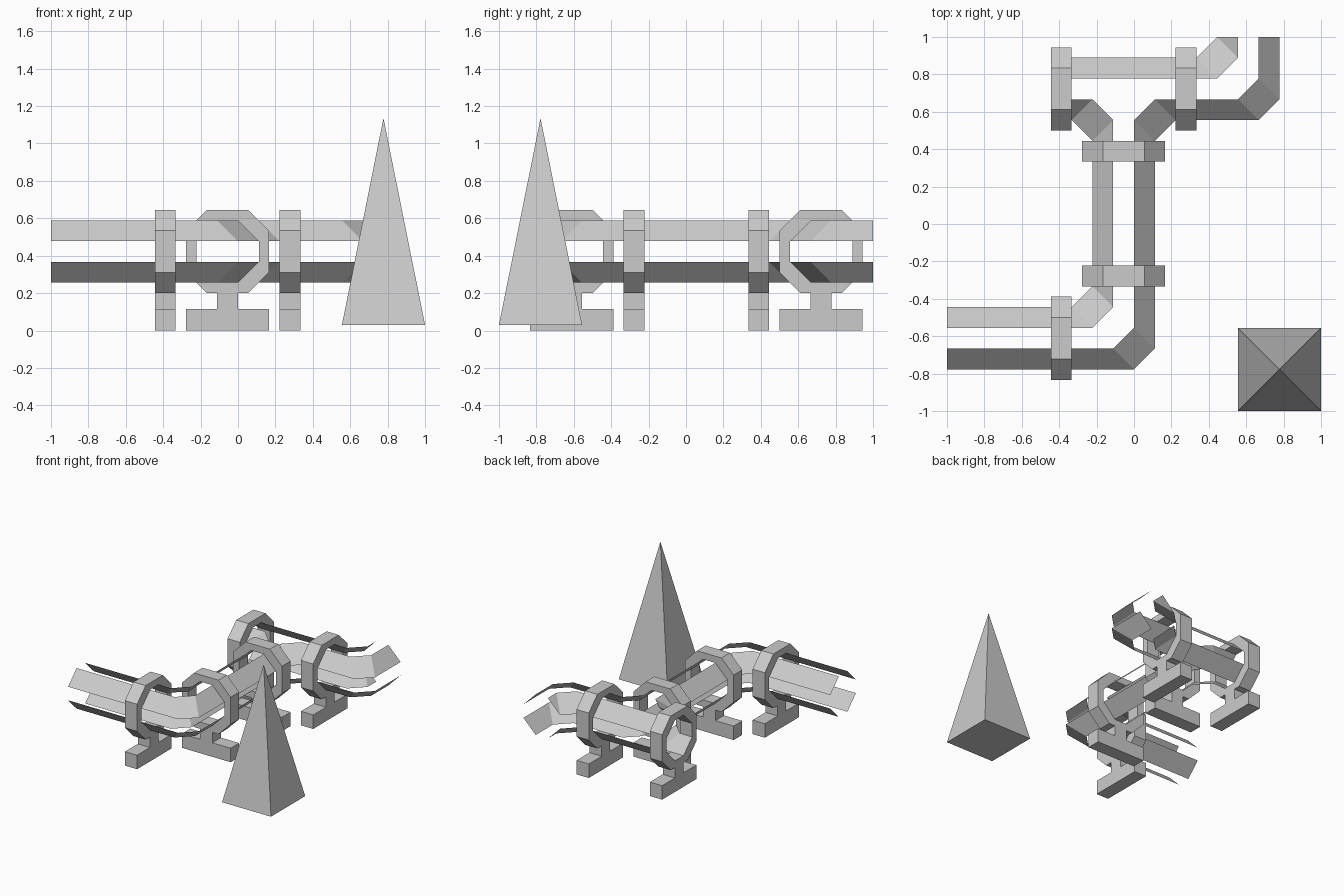
import bpy, bmesh
from mathutils import Vector

if "Cube" in bpy.data.objects:
    bpy.data.objects.remove(bpy.data.objects["Cube"])

U = 1 / 9            # modelling module
ZC = 0.4225          # height of the tube axis


def finish(name, bm):
    bmesh.ops.remove_doubles(bm, verts=bm.verts, dist=1e-5)
    me = bpy.data.meshes.new(name)
    bm.to_mesh(me)
    bm.free()
    ob = bpy.data.objects.new(name, me)
    bpy.context.collection.objects.link(ob)
    return ob


def rails(name, path, sides=(1, -1)):
    """Slanted strips of an octagonal tube; path = (x, y, side_x, side_y) in modules."""
    bm = bmesh.new()
    for s in sides:
        for lv in (1, -1):
            def pt(p, out, up):
                return bm.verts.new(((p[0] + p[2] * out * s) * U,
                                     (p[1] + p[3] * out * s) * U, ZC + up * lv * U))
            rows = [(pt(p, 0.5, 1.5), pt(p, 1.5, 0.5)) for p in path]
            for (a0, b0), (a1, b1) in zip(rows, rows[1:]):
                quad = [a0, a1, b1, b0]
                bm.faces.new(quad if s * lv > 0 else quad[::-1])
    bmesh.ops.dissolve_degenerate(bm, dist=1e-5, edges=bm.edges)
    return finish(name, bm)


def box(bm, x, y0, y1, z0, z1):
    r = bmesh.ops.create_cube(bm, size=1)
    for v in r["verts"]:
        v.co = Vector((v.co.x * 2 * x, (y0 + y1) / 2 + v.co.y * (y1 - y0),
                       (z0 + z1) / 2 + v.co.z * (z1 - z0)))


def ring_stand(name, cx, cy, turned):
    """Octagonal collar on a T-shaped foot; its axis is x, or y if turned."""
    bm = bmesh.new()

    def octagon(a, b, x):
        pts = [(a, b), (b, a), (b, -a), (a, -b), (-a, -b), (-b, -a), (-b, a), (-a, b)]
        return [bm.verts.new((x * U, p * U, ZC + q * U)) for p, q in pts]
    loops = [octagon(1, 2, -.5), octagon(1, 2, .5), octagon(.5, 1.5, .5), octagon(.5, 1.5, -.5)]
    for k in range(4):
        A, B = loops[k], loops[(k + 1) % 4]
        for i in range(8):
            j = (i + 1) % 8
            bm.faces.new((A[i], A[j], B[j], B[i]))
    box(bm, U / 2, -2 * U, 2 * U, 0, 0.115)                  # foot
    box(bm, U / 2, -U / 2, U / 2, 0.115, ZC - 2 * U)         # neck
    bmesh.ops.recalc_face_normals(bm, faces=bm.faces)
    ob = finish(name, bm)
    ob.location = (cx * U, cy * U, 0)
    if turned:
        ob.rotation_euler.z = 1.5707963


# Tube sections
rails("entry_rails", [(-9, -5.5, 0, 1), (-1.5, -5.5, -1, 1), (-.5, -4.5, -1, 1),
                      (-.5, -2.5, -1, 0), (-.5, 3.5, -1, 0)])
rails("junction_left_rails", [(-.5, 3.5, -1, 0), (-.5, 5.5, -1, -1),
                              (-1.5, 6.5, -1, -1), (-3.5, 6.5, 0, -1)], (1,))
rails("junction_right_rails", [(2.5, 6.5, 0, -1), (.5, 6.5, 1, -1),
                               (-.5, 5.5, 1, -1), (-.5, 3.5, 1, 0)], (1,))
rails("junction_back_rails", [(-3.5, 6.5, 0, 1), (2.5, 6.5, 0, 1)], (1,))
rails("exit_rails", [(2.5, 6.5, 0, 1), (4.5, 6.5, -1, 1), (5.5, 7.5, -1, 1), (5.5, 9, -1, 0)])

# Collars at the section joints
for n, (x, y, t) in enumerate([(-3.5, -5.5, 0), (-.5, -2.5, 1), (-.5, 3.5, 1),
                               (-3.5, 6.5, 0), (2.5, 6.5, 0)]):
    ring_stand(f"ring_stand_{n + 1}", x, y, t)

# Pyramid spike
bm = bmesh.new()
base = [bm.verts.new((x * U, y * U, 0.03)) for x, y in [(5, -9), (9, -9), (9, -5), (5, -5)]]
apex = bm.verts.new((7 * U, -7 * U, 1.135))
bm.faces.new(base[::-1])
for i in range(4):
    bm.faces.new((base[i], base[(i + 1) % 4], apex))
finish("pyramid_spike", bm)
